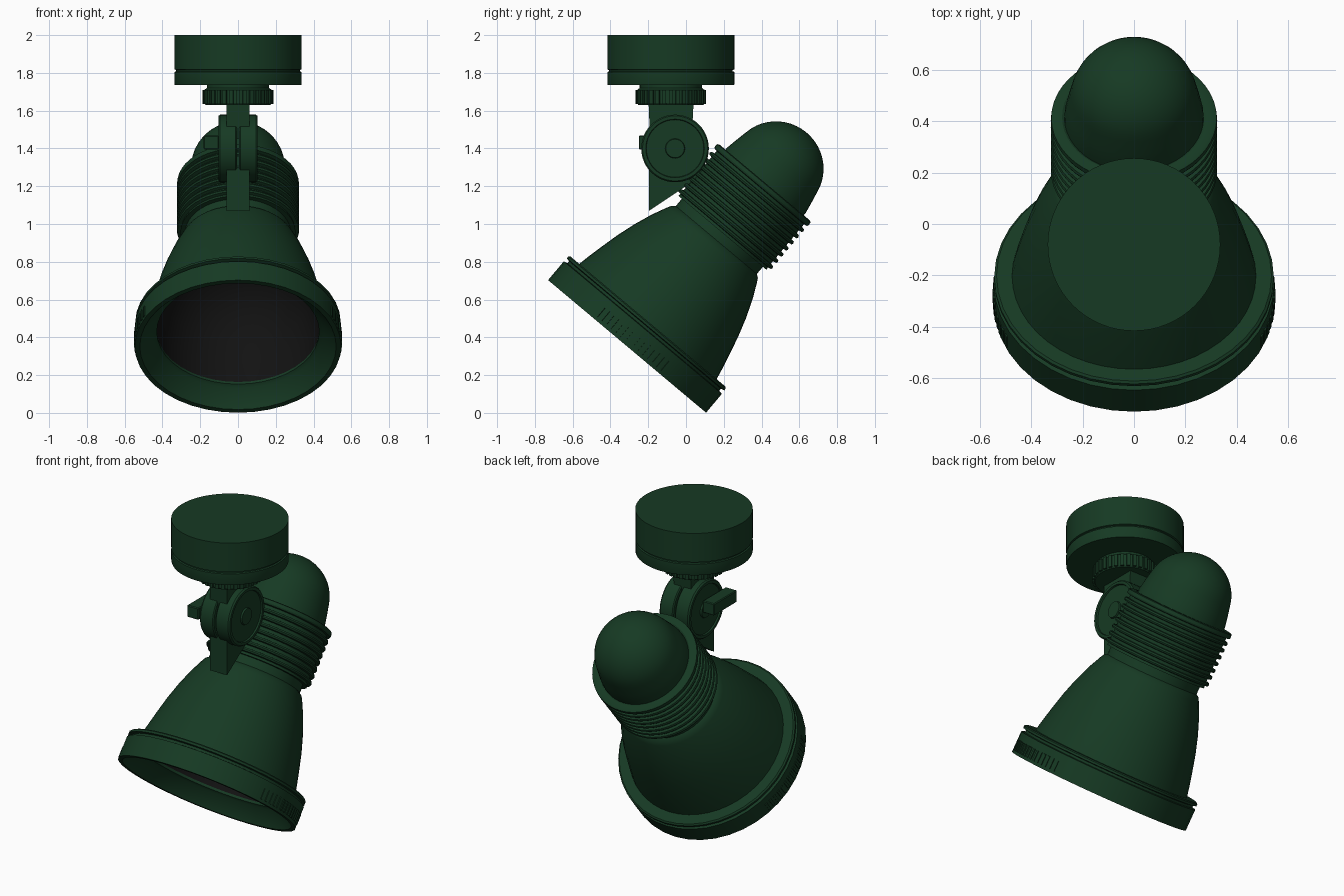
import bpy, bmesh, math
from mathutils import Matrix, Vector

if "Cube" in bpy.data.objects:
    bpy.data.objects.remove(bpy.data.objects["Cube"])

def material(name, rgb):
    m = bpy.data.materials.new(name)
    m.diffuse_color = (*rgb, 1)
    m.use_nodes = True
    m.node_tree.nodes["Principled BSDF"].inputs["Base Color"].default_value = m.diffuse_color
    return m

GREEN = material("dark_green", (0.008, 0.042, 0.017))
BLACK = material("black", (0.006, 0.006, 0.006))

# Lamp head frame: axis leans 40 degrees back, origin at the centre of the rim
HEAD = Matrix.Translation((0, -0.312, 0.352)) @ Matrix.Rotation(math.radians(-40), 4, 'X')
PIVOT = Matrix.Translation((0, -0.058, 1.40)) @ Matrix.Rotation(math.radians(90), 4, 'Y')
BASE = Matrix.Translation((0, -0.08, 0))

def finish(bm, name, mat=GREEN, angle=30):
    bmesh.ops.recalc_face_normals(bm, faces=bm.faces)
    me = bpy.data.meshes.new(name)
    bm.to_mesh(me)
    bm.free()
    ob = bpy.data.objects.new(name, me)
    bpy.context.collection.objects.link(ob)
    me.materials.append(mat)
    bpy.ops.object.select_all(action='DESELECT')
    ob.select_set(True)
    bpy.context.view_layer.objects.active = ob
    bpy.ops.object.shade_smooth_by_angle(angle=math.radians(angle))
    return ob

def lathe(name, profile, frame, mat=GREEN, n=48):
    """Spin a (radius, height) profile around the frame's z axis."""
    bm = bmesh.new()
    vs = [bm.verts.new((r, 0, h)) for r, h in profile]
    es = [bm.edges.new(p) for p in zip(vs, vs[1:])]
    bmesh.ops.spin(bm, geom=vs + es, cent=(0, 0, 0), axis=(0, 0, 1),
                   angle=math.tau, steps=n, use_merge=True)
    bmesh.ops.remove_doubles(bm, verts=bm.verts, dist=1e-4)
    bm.transform(frame)
    return finish(bm, name, mat)

def add_box(bm, size, frame):
    bmesh.ops.create_cube(bm, size=1, matrix=frame @ Matrix.Diagonal((*size, 1)))

def plate(name, outline, half):
    """Extrude a (y, z) outline to both sides of x = 0."""
    bm = bmesh.new()
    f = bm.faces.new([bm.verts.new((-half, y, z)) for y, z in outline])
    ext = bmesh.ops.extrude_face_region(bm, geom=[f])
    bmesh.ops.translate(bm, vec=(2 * half, 0, 0),
                        verts=[g for g in ext['geom'] if isinstance(g, bmesh.types.BMVert)])
    return finish(bm, name)

# Ceiling canopy with a groove, and the collar beneath it
lathe("ceiling_canopy", [(0, 1.735), (0.334, 1.735), (0.336, 1.74), (0.336, 1.805), (0.327, 1.808),
      (0.327, 1.815), (0.336, 1.818), (0.336, 2.0), (0, 2.0)], BASE, n=64)
lathe("collar", [(0, 1.63), (0.172, 1.63), (0.178, 1.64), (0.178, 1.71), (0.165, 1.72),
      (0.165, 1.74), (0, 1.74)], BASE)

# Knurls around the collar
bm = bmesh.new()
for i in range(32):
    spin = Matrix.Rotation(math.tau * i / 32, 4, 'Z')
    add_box(bm, (0.03, 0.02, 0.075), BASE @ spin @ Matrix.Translation((0.172, 0, 1.673)))
finish(bm, "collar_knurls")

# Arms joining collar, pivot and lamp body
plate("upper_arm", [(-0.198, 1.64), (-0.19, 1.45), (0.03, 1.45), (0.04, 1.64)], 0.06)
plate("lower_arm", [(-0.195, 1.07), (-0.195, 1.30), (-0.10, 1.36), (0.10, 1.36),
                    (0.10, 1.27), (0.0, 1.20)], 0.06)

# Pivot discs, one on each side of the centre gap
for s, side in ((1, "right"), (-1, "left")):
    prof = [(0, 0.006), (0.172, 0.006), (0.179, 0.012), (0.179, 0.095), (0.172, 0.104), (0.155, 0.104),
            (0.152, 0.094), (0.052, 0.094), (0.049, 0.104), (0, 0.104)]
    lathe("pivot_disc_" + side, [(r, s * h) for r, h in prof], PIVOT)

# Clamp lever on the left disc
bm = bmesh.new()
add_box(bm, (0.08, 0.23, 0.075), Matrix.Translation((-0.142, -0.135, 1.432)))
bmesh.ops.bevel(bm, geom=bm.edges[:], offset=0.005, segments=1, affect='EDGES')
finish(bm, "clamp_lever")

# Domed rear cap
dome = [(0.272, 1.10), (0.270, 1.15), (0.259, 1.21)]
for i in range(1, 13):
    a = math.radians(2 + 88 * i / 12)
    dome.append((0.249 * math.cos(a), 1.235 + 0.243 * math.sin(a)))
lathe("rear_dome", dome, HEAD)

# Ribbed lamp housing
ribs = [(0.27, 0.785), (0.305, 0.785)]
for i in range(8):
    t = 0.80 + i * 0.0425
    ribs += [(0.302, t), (0.32, t + 0.003), (0.324, t + 0.012), (0.32, t + 0.022), (0.302, t + 0.025)]
ribs[-2:] = [(0.322, 1.128), (0.31, 1.133), (0.28, 1.133), (0.262, 1.122)]
lathe("ribbed_housing", ribs, HEAD)

# Flared shade with its neck
lathe("shade", [(0.28, 0.80), (0.28, 0.735), (0.298, 0.722), (0.31, 0.70), (0.348, 0.62), (0.386, 0.52),
      (0.417, 0.42), (0.442, 0.32), (0.463, 0.23), (0.478, 0.155)], HEAD)

# Front rim with a thin flange behind it and a sloped inner lip
lathe("front_rim", [(0.47, 0.172), (0.535, 0.172), (0.544, 0.165), (0.544, 0.152), (0.525, 0.148),
      (0.525, 0.134), (0.546, 0.13), (0.546, 0.0), (0.52, 0.0), (0.512, 0.012), (0.45, 0.09),
      (0.43, 0.10), (0.43, 0.115)], HEAD, n=40)

# Grip ridges on both sides of the rim
bm = bmesh.new()
for s in (0, math.pi):
    for i in range(15):
        a = s + math.radians((i - 7) * 3.5)
        add_box(bm, (0.02, 0.016, 0.065),
                HEAD @ Matrix.Rotation(a, 4, 'Z') @ Matrix.Translation((0.54, 0, 0.05)))
finish(bm, "rim_grips")

# Black reflector inside the shade
lathe("reflector", [(0.432, 0.105), (0.425, 0.22), (0.395, 0.36), (0.34, 0.48), (0.24, 0.58),
      (0.12, 0.63), (0, 0.64)], HEAD, BLACK)
